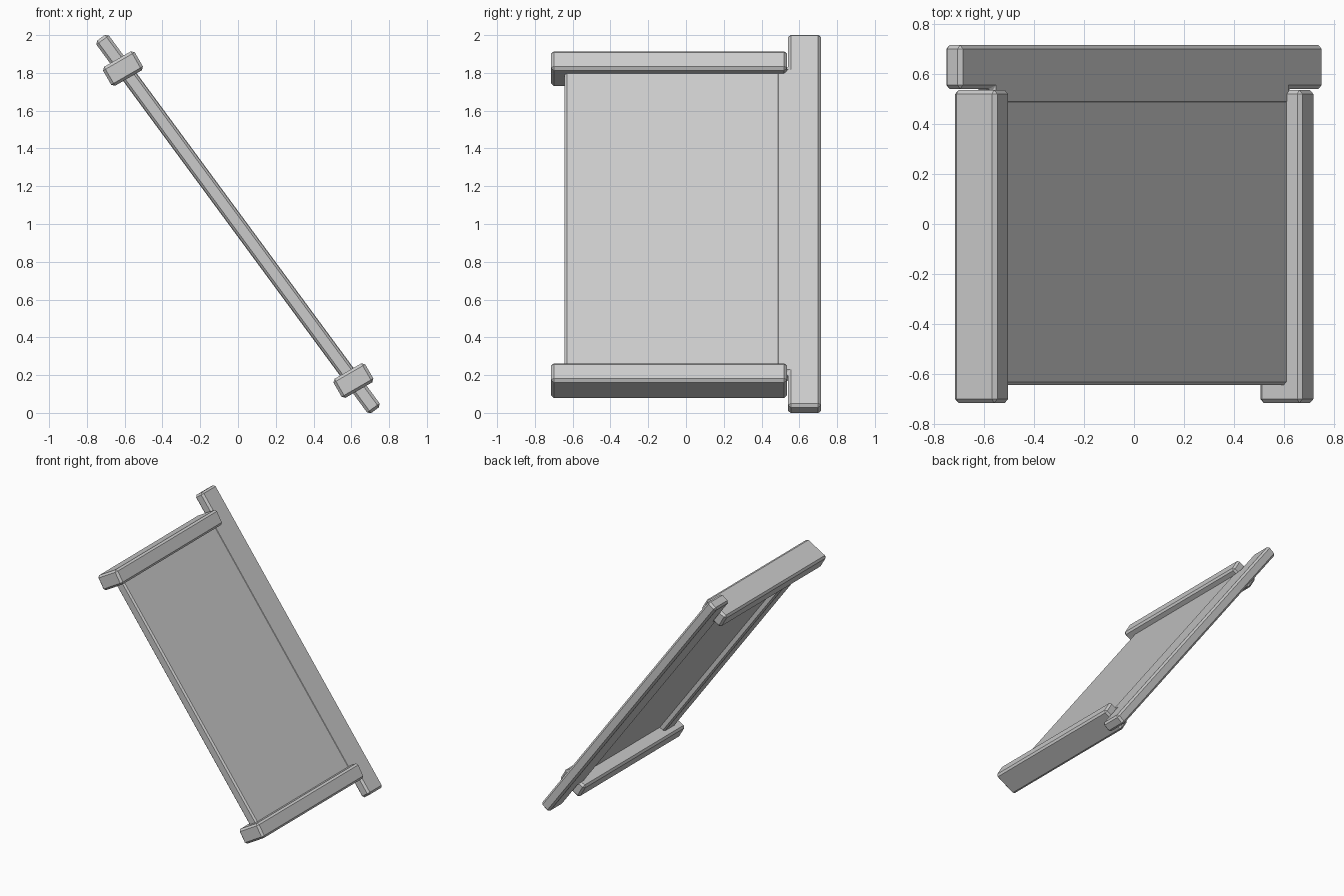
import bpy, bmesh, math
from mathutils import Matrix, Vector

if "Cube" in bpy.data.objects:
    bpy.data.objects.remove(bpy.data.objects["Cube"])

SLOPE = math.radians(53.65)   # lean of the panel in the xz plane
CENTRE = Vector((0, 0, 1))


def frame(angle):
    """Local x runs down the slope, local y is world y, local z is the normal."""
    return Matrix.Translation(CENTRE) @ Matrix.Rotation(angle, 4, 'Y')


def plate(name, outline, z0, z1, matrix, chamfer):
    """Extrude an (x, y) outline from z0 to z1 and chamfer its edges."""
    bm = bmesh.new()
    face = bm.faces.new([bm.verts.new((x, y, z0)) for x, y in outline])
    ext = bmesh.ops.extrude_face_region(bm, geom=[face])
    verts = [g for g in ext['geom'] if isinstance(g, bmesh.types.BMVert)]
    bmesh.ops.translate(bm, verts=verts, vec=(0, 0, z1 - z0))
    bmesh.ops.recalc_face_normals(bm, faces=bm.faces)
    if chamfer:
        bmesh.ops.bevel(bm, geom=bm.edges[:], offset=chamfer, segments=1,
                        profile=0.5, affect='EDGES')
    mesh = bpy.data.meshes.new(name)
    bm.to_mesh(mesh)
    bm.free()
    ob = bpy.data.objects.new(name, mesh)
    bpy.context.collection.objects.link(ob)
    ob.matrix_world = matrix
    return ob


def rect(x0, x1, y0, y1):
    return [(x0, y0), (x1, y0), (x1, y1), (x0, y1)]


lean = frame(SLOPE)

# Long back rail, wider between the crossbars
L, S = 1.224, 1.0
plate("back_rail", [(-L, 0.54), (-S, 0.54), (-S, 0.475), (S, 0.475), (S, 0.54),
                    (L, 0.54), (L, 0.715), (-L, 0.715)],
      -0.041, 0.041, lean, 0.015)

# Front stringer
plate("front_stringer", rect(-S, S, -0.643, -0.505), -0.038, 0.038, lean, 0.012)

# Sheet, nearly flush with the upper side and recessed underneath
plate("sheet", rect(-S, S, -0.53, 0.5), 0.005, 0.038, lean, 0)

# Crossbars, turned slightly off the slope
for name, x, z in (("upper_crossbar", -0.609, 0.823), ("lower_crossbar", 0.611, -0.829)):
    m = Matrix.Translation((x, 0, z)) @ frame(math.radians(60))
    plate(name, rect(-0.058, 0.058, -0.715, 0.535), -0.097, 0.097, m, 0.015)
